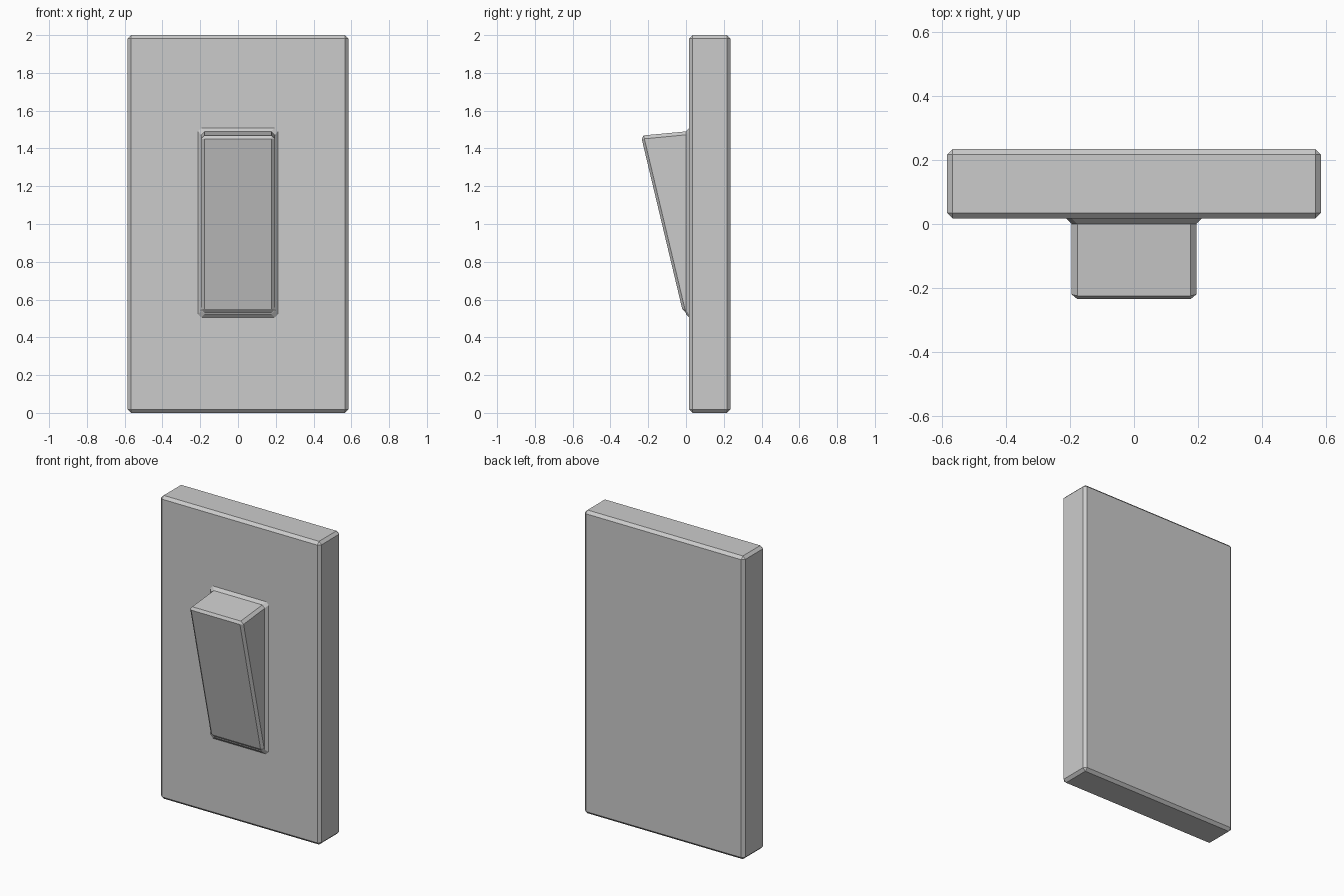
import bpy, bmesh

if "Cube" in bpy.data.objects:
    bpy.data.objects.remove(bpy.data.objects["Cube"])


def finish(bm, name):
    bmesh.ops.remove_doubles(bm, verts=bm.verts, dist=1e-5)
    bmesh.ops.recalc_face_normals(bm, faces=bm.faces)
    me = bpy.data.meshes.new(name)
    bm.to_mesh(me)
    bm.free()
    ob = bpy.data.objects.new(name, me)
    bpy.context.collection.objects.link(ob)
    return ob


# Wall plate: chamfered slab
bm = bmesh.new()
bmesh.ops.create_cube(bm, size=1)
bmesh.ops.scale(bm, vec=(1.17, 0.218, 2.0), verts=bm.verts)
bmesh.ops.translate(bm, vec=(0, 0.126, 1.0), verts=bm.verts)
bmesh.ops.bevel(bm, geom=bm.edges[:], offset=0.018, segments=1, affect='EDGES')
finish(bm, "wall_plate")


# Rocker: chamfered rectangular rings stacked from the plate to the sloping front
def ring(bm, w, z0, z1, y0, slope, c):
    pts = [(w, z0 + c), (w, z1 - c), (w - c, z1), (c - w, z1),
           (-w, z1 - c), (-w, z0 + c), (c - w, z0), (w - c, z0)]
    return [bm.verts.new((x, y0 + slope * (z - z0), z)) for x, z in pts]


bm = bmesh.new()
rings = [
    ring(bm, 0.213, 0.503, 1.510, 0.018, 0, 0.018),        # flare on the plate
    ring(bm, 0.195, 0.522, 1.490, 0.0, 0, 0.018),          # flare top
    ring(bm, 0.195, 0.530, 1.469, -0.001, -0.238, 0.018),  # side walls end
    ring(bm, 0.178, 0.550, 1.450, -0.020, -0.238, 0),      # sloping front face
]
for a, b in zip(rings, rings[1:]):
    for i in range(8):
        j = (i + 1) % 8
        bm.faces.new((a[i], a[j], b[j], b[i]))
bm.faces.new(rings[0])
bm.faces.new(rings[-1])
finish(bm, "rocker_switch")
